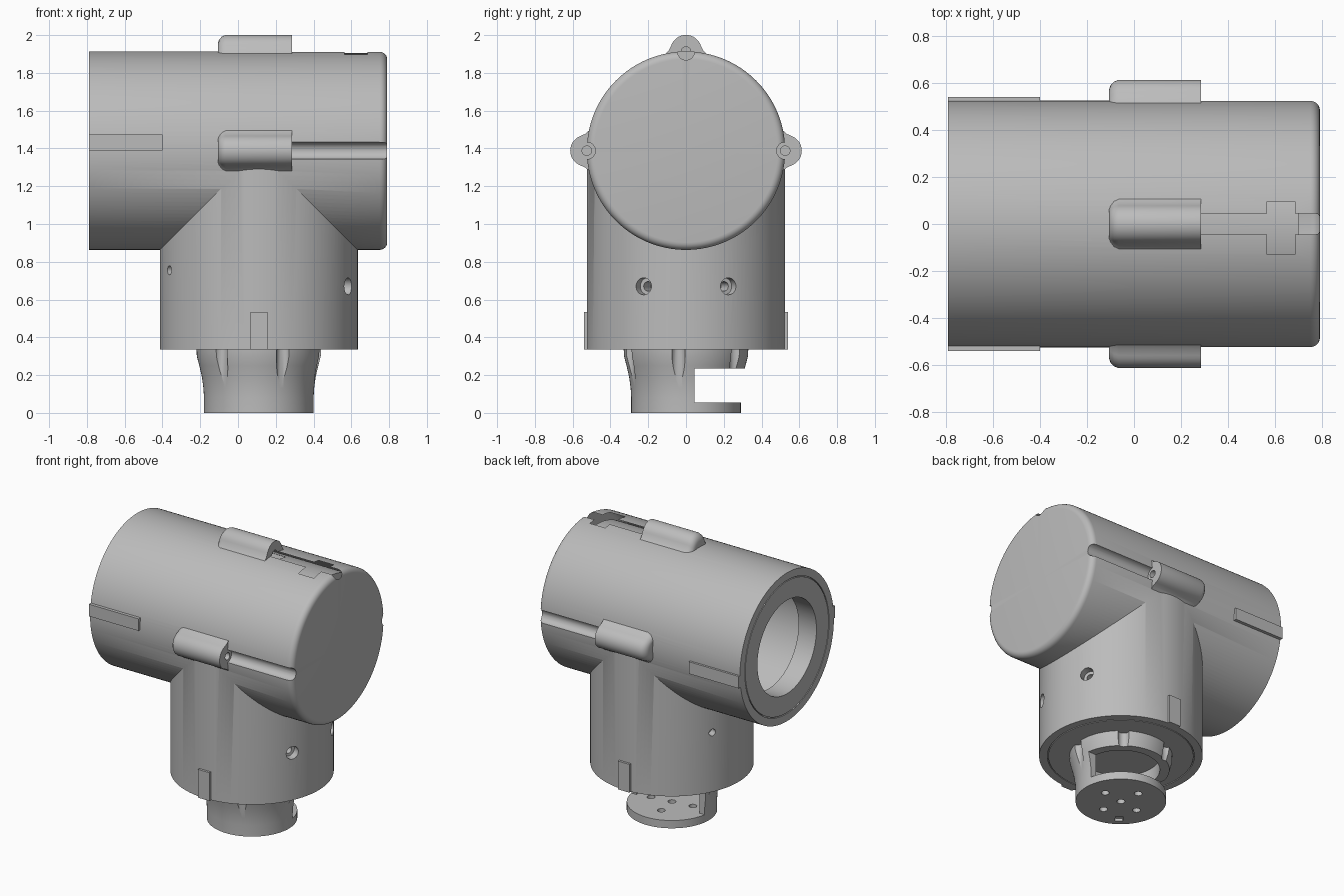
import bpy, bmesh
from math import pi, sin, cos, radians
from mathutils import Matrix, Vector

if "Cube" in bpy.data.objects:
    bpy.data.objects.remove(bpy.data.objects["Cube"])

R = 0.525          # housing radius
ZC = 1.388         # height of the horizontal axis
XC = 0.11          # x of the vertical axis

grey = bpy.data.materials.new("neutral_grey")
grey.use_nodes = True
GREY = (0.5, 0.5, 0.5, 1)
grey.diffuse_color = GREY
grey.node_tree.nodes["Principled BSDF"].inputs["Base Color"].default_value = GREY

ALONG_X = Matrix.Translation((0, 0, ZC)) @ Matrix.Rotation(pi / 2, 4, 'Y')
UPRIGHT = Matrix.Translation((XC, 0, 0))


def around_x(angle):
    return Matrix.Translation((0, 0, ZC)) @ Matrix.Rotation(angle, 4, 'X')


def make(name, bm, matrix=Matrix()):
    bmesh.ops.transform(bm, matrix=matrix, verts=bm.verts)
    bmesh.ops.recalc_face_normals(bm, faces=bm.faces)
    mesh = bpy.data.meshes.new(name)
    bm.to_mesh(mesh)
    bm.free()
    mesh.materials.append(grey)
    ob = bpy.data.objects.new(name, mesh)
    bpy.context.collection.objects.link(ob)
    return ob


def lathe(name, profile, matrix, steps=128):
    """Revolve (radius, height) points around z."""
    bm = bmesh.new()
    vs = [bm.verts.new((r, 0, h)) for r, h in profile]
    edges = [bm.edges.new(p) for p in zip(vs, vs[1:])]
    if profile[0][0] > 0:
        edges.append(bm.edges.new((vs[-1], vs[0])))
    bmesh.ops.spin(bm, geom=vs + edges, cent=(0, 0, 0), axis=(0, 0, 1),
                   angle=2 * pi, steps=steps)
    bmesh.ops.remove_doubles(bm, verts=bm.verts, dist=1e-5)
    return make(name, bm, matrix)


def rod(name, r, a, b, matrix=Matrix(), steps=32):
    return lathe(name, [(0, a), (r, a), (r, b), (0, b)], matrix, steps)


def box(name, lo, hi, matrix=Matrix()):
    bm = bmesh.new()
    bmesh.ops.create_cube(bm, size=1)
    lo, hi = Vector(lo), Vector(hi)
    for v in bm.verts:
        v.co = (lo + hi) / 2 + v.co * (hi - lo)
    return make(name, bm, matrix)


def combine(target, op, others):
    for other in others:
        mod = target.modifiers.new("cut", 'BOOLEAN')
        mod.operation, mod.object, mod.solver = op, other, 'EXACT'
        deps = bpy.context.evaluated_depsgraph_get()
        mesh = bpy.data.meshes.new_from_object(target.evaluated_get(deps))
        target.modifiers.clear()
        target.data = mesh
        bpy.data.objects.remove(other)


def seam(r, h, matrix):
    return lathe("seam", [(r, h - .01), (r + .006, h - .01),
                          (r + .006, h + .01), (r, h + .01)], matrix)


def boss(angle):
    """Screw boss with flared sides and a rounded closed end."""
    arc = [(.083 * cos(radians(a)), .53 + .083 * sin(radians(a)))
           for a in range(20, 161, 10)]
    flare = [(.13, .45), (.108, .512), (.09, .532)]
    section = flare + arc + [(-t, r) for t, r in reversed(flare)]
    bm = bmesh.new()
    rings = []
    for x, k in ((-.107, .72), (-.1, .85), (-.085, .95), (-.065, 1), (.285, 1)):
        rings.append([bm.verts.new((x, t * k, .45 + (r - .45) * k))
                      for t, r in section])
    for a, b in zip(rings, rings[1:]):
        for i in range(len(a)):
            j = (i + 1) % len(a)
            bm.faces.new((a[i], a[j], b[j], b[i]))
    bm.faces.new(rings[0])
    bm.faces.new(rings[-1])
    return make("boss", bm, around_x(angle))


# Tee housing: horizontal drum with a rounded closed end, plus vertical drum
rounded = [(R - .04 + .04 * sin(a), .75 + .04 * cos(a))
           for a in (i * pi / 12 for i in range(7))]
housing = lathe("housing", [(0, .79)] + rounded + [(R, -.79), (0, -.79)], ALONG_X)
neck = rod("neck", R - .001, .335, ZC, UPRIGHT, 128)
combine(housing, 'UNION', [neck])

# Hollow interior behind a thick open flange
cavity = lathe("cavity", [(0, -.9), (.33, -.9), (.33, -.65), (.47, -.65),
                          (.47, .7), (0, .7)], ALONG_X)
combine(housing, 'DIFFERENCE', [cavity, seam(.465, -.79, ALONG_X),
                                seam(.465, .335, UPRIGHT)])

# Screw bosses with driver channels on the top and both sides
for angle in (0, pi / 2, -pi / 2):
    combine(housing, 'UNION', [boss(angle)])
    at = around_x(angle) @ Matrix.Translation((0, 0, R)) @ Matrix.Rotation(pi / 2, 4, 'Y')
    combine(housing, 'DIFFERENCE', [rod("channel", .045, .2851, .85, at),
                                    rod("screw_hole", .025, .2, .4, at)])

# Pocket across the top channel
combine(housing, 'DIFFERENCE', [box("pocket", (.565, -.13, ZC + .47), (.685, .095, 2))])

# Radial holes in the neck: two counterbored, two plain
for y in (-.225, .225):
    for side, z, r in ((1, .67, .045), (-1, .755, .024)):
        dx = side * (R * R - y * y) ** .5
        turn = Vector((dx, y, 0)).to_track_quat('Z', 'Y').to_matrix().to_4x4()
        at = Matrix.Translation((XC, 0, z)) @ turn
        cuts = [rod("bore", r, .47, .6, at)]
        if side > 0:
            cuts.append(rod("pilot", .025, .38, .5, at))
        combine(housing, 'DIFFERENCE', cuts)

# Raised alignment strips
strips = []
for name, turn in (("front", 0), ("back", pi)):
    strips.append(box(name + "_drum_strip", (-.79, -.54, .002), (-.4, -.48, .087),
                      around_x(turn)))
    strips.append(box(name + "_neck_strip", (-.045, -.54, .335), (.045, -.5, .535),
                      UPRIGHT @ Matrix.Rotation(turn, 4, 'Z')))

# Flared plug under the neck
plug = lathe("plug", [(0, 0), (.29, 0), (.29, .08), (.293, .13), (.301, .19),
                      (.315, .25), (.328, .3), (.33, .34), (.25, .34),
                      (.25, .055), (0, .055)], UPRIGHT, 96)
cuts = [box("window", (-.4, .045, .0551), (.6, .5, .235))]
for i in range(6):
    a = radians(53 + 60 * i)
    at = Matrix.Translation((XC + .332 * cos(a), .332 * sin(a), 0))
    cuts.append(rod("scallop", .036, .06, .36, at, 24))
for i in range(4):
    a = radians(98 + 90 * i)
    at = Matrix.Translation((XC + .15 * cos(a), .15 * sin(a), 0))
    cuts.append(rod("pin_hole", .026, -.1, .1, at, 24))
cuts.append(rod("center_hole", .026, -.1, .1, UPRIGHT, 24))
cuts.append(box("key_slot", (.19, -.025, -.05), (.25, .025, .02),
                UPRIGHT @ Matrix.Rotation(radians(233), 4, 'Z')))
combine(plug, 'DIFFERENCE', cuts)

# Smooth curved walls, crisp edges
bpy.ops.object.select_all(action='DESELECT')
for ob in [housing, plug] + strips:
    ob.select_set(True)
bpy.context.view_layer.objects.active = housing
bpy.ops.object.shade_smooth_by_angle(angle=radians(30))
